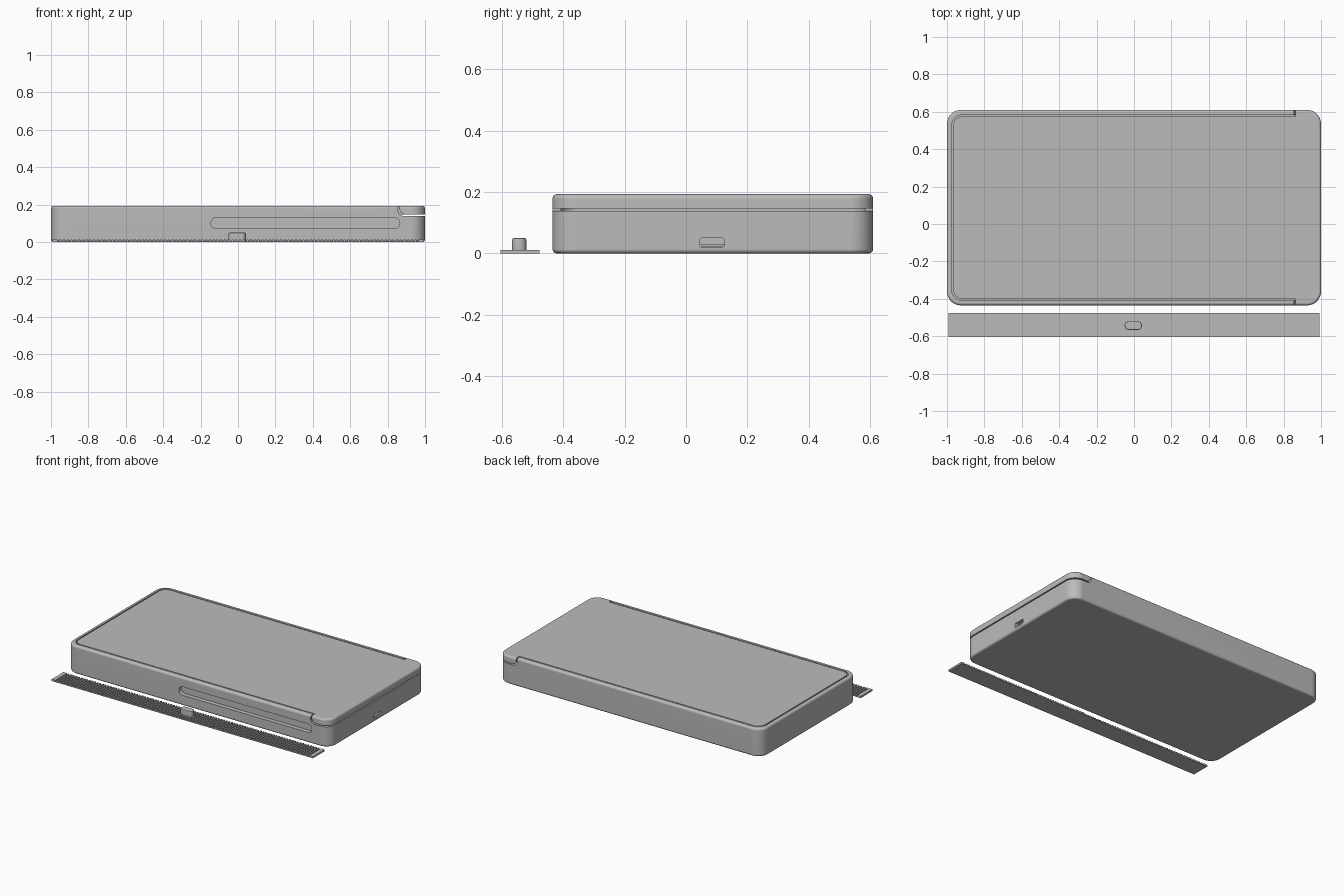
import bpy, bmesh, math
from mathutils import Vector

old = bpy.data.objects.get("Cube")
if old:
    bpy.data.objects.remove(old)

grey = bpy.data.materials.new("grey_plastic")
grey.use_nodes = True
COLOUR = (0.5, 0.5, 0.5, 1)
grey.diffuse_color = COLOUR
grey.node_tree.nodes["Principled BSDF"].inputs["Base Color"].default_value = COLOUR


def rounded(x0, x1, y0, y1, radii, steps=8):
    """Rounded rectangle, radii in the order lower left, lower right, upper right, upper left."""
    pts = []
    corners = [(x0, y0, 1, 1), (x1, y0, -1, 1), (x1, y1, -1, -1), (x0, y1, 1, -1)]
    for i, ((x, y, sx, sy), r) in enumerate(zip(corners, radii)):
        if r == 0:
            pts.append((x, y))
            continue
        for k in range(steps + 1):
            a = math.pi + (i + k / steps) * math.pi / 2
            pts.append((x + sx * r + r * math.cos(a), y + sy * r + r * math.sin(a)))
    return pts


def prism(name, pts, axis, lo, hi):
    """Extrude a 2D outline along an axis."""
    place = {"x": lambda u, v, t: (t, u, v),
             "y": lambda u, v, t: (u, t, v),
             "z": lambda u, v, t: (u, v, t)}[axis]
    bm = bmesh.new()
    face = bm.faces.new([bm.verts.new(place(u, v, lo)) for u, v in pts])
    ext = bmesh.ops.extrude_face_region(bm, geom=[face])
    move = Vector(place(0, 0, hi - lo))
    bmesh.ops.translate(bm, vec=move, verts=[g for g in ext["geom"] if isinstance(g, bmesh.types.BMVert)])
    bmesh.ops.recalc_face_normals(bm, faces=bm.faces)
    mesh = bpy.data.meshes.new(name)
    bm.to_mesh(mesh)
    bm.free()
    mesh.materials.append(grey)
    obj = bpy.data.objects.new(name, mesh)
    bpy.context.collection.objects.link(obj)
    return obj


def activate(obj):
    bpy.ops.object.select_all(action="DESELECT")
    obj.select_set(True)
    bpy.context.view_layer.objects.active = obj


def apply(obj, kind, **settings):
    activate(obj)
    mod = obj.modifiers.new(kind.lower(), kind)
    for key, value in settings.items():
        setattr(mod, key, value)
    bpy.ops.object.modifier_apply(modifier=mod.name)


def boolean(obj, operation, other):
    apply(obj, "BOOLEAN", operation=operation, solver="EXACT", object=other)
    bpy.data.objects.remove(other)


def smooth(obj):
    activate(obj)
    bpy.ops.object.shade_smooth_by_angle(angle=math.radians(35))
    apply(obj, "WEIGHTED_NORMAL", keep_sharp=True)


BACK, FRONT, TOP = 0.61, -0.435, 0.193


def case_block(name):
    outline = rounded(-1, 1, FRONT, BACK, [0.075] * 4, 10)
    block = prism(name, outline, "z", 0, TOP)
    apply(block, "BEVEL", width=0.014, segments=3, limit_method="ANGLE", angle_limit=math.radians(60))
    return block


def lid_shape(name, gap):
    """Sliding panel joined to the full-width end cap."""
    panel = prism(name, rounded(-0.967 - gap, 0.93, -0.4 - gap, 0.575 + gap,
                                [0.05 + gap, 0, 0, 0.05 + gap]), "z", 0.147 - gap, 0.3)
    cap = prism("cap_shape", rounded(0.864 - gap, 1.2, 0.147 - gap, 0.3,
                                     [0.03, 0, 0, 0]), "y", -0.7, 0.8)
    boolean(panel, "UNION", cap)
    return panel


# Case with the lid recess, front slot and small end notch
case = case_block("case_body")
boolean(case, "DIFFERENCE", lid_shape("lid_recess", 0.008))
boolean(case, "DIFFERENCE", prism("front_slot", rounded(-0.145, 0.865, 0.071, 0.129, [0.0289] * 4),
                                  "y", -0.6, FRONT + 0.03))
boolean(case, "DIFFERENCE", prism("end_notch", rounded(0.045, 0.125, 0.02, 0.05, [0.008] * 4),
                                  "x", 0.975, 1.2))
smooth(case)

# Sliding lid, flush with the case
lid = case_block("sliding_lid")
boolean(lid, "INTERSECT", lid_shape("lid_envelope", 0))
smooth(lid)

# Small ledge inside the end notch
prism("notch_ledge", rounded(0.046, 0.124, 0.021, 0.031, [0] * 4), "x", 0.97, 0.99)

# Flexible ribbed strip: a comb profile extruded across its width
pitch, count, floor, height = 0.02, 97, 0.005, 0.012
comb = [(-0.993, 0), (0.993, 0), (0.993, height)]
for i in reversed(range(count)):
    x = (i - (count - 1) / 2) * pitch
    w = pitch * 0.25
    comb += [(x + w, height), (x + w, floor), (x - w, floor), (x - w, height)]
comb.append((-0.993, height))
prism("ribbed_strip", comb, "y", -0.605, -0.477)

# Thumb knob on the strip
knob = prism("thumb_knob", rounded(-0.05, 0.042, -0.567, -0.52, [0.0225] * 4), "z", 0.002, 0.05)
apply(knob, "BEVEL", width=0.006, segments=2, limit_method="ANGLE", angle_limit=math.radians(60))
smooth(knob)
